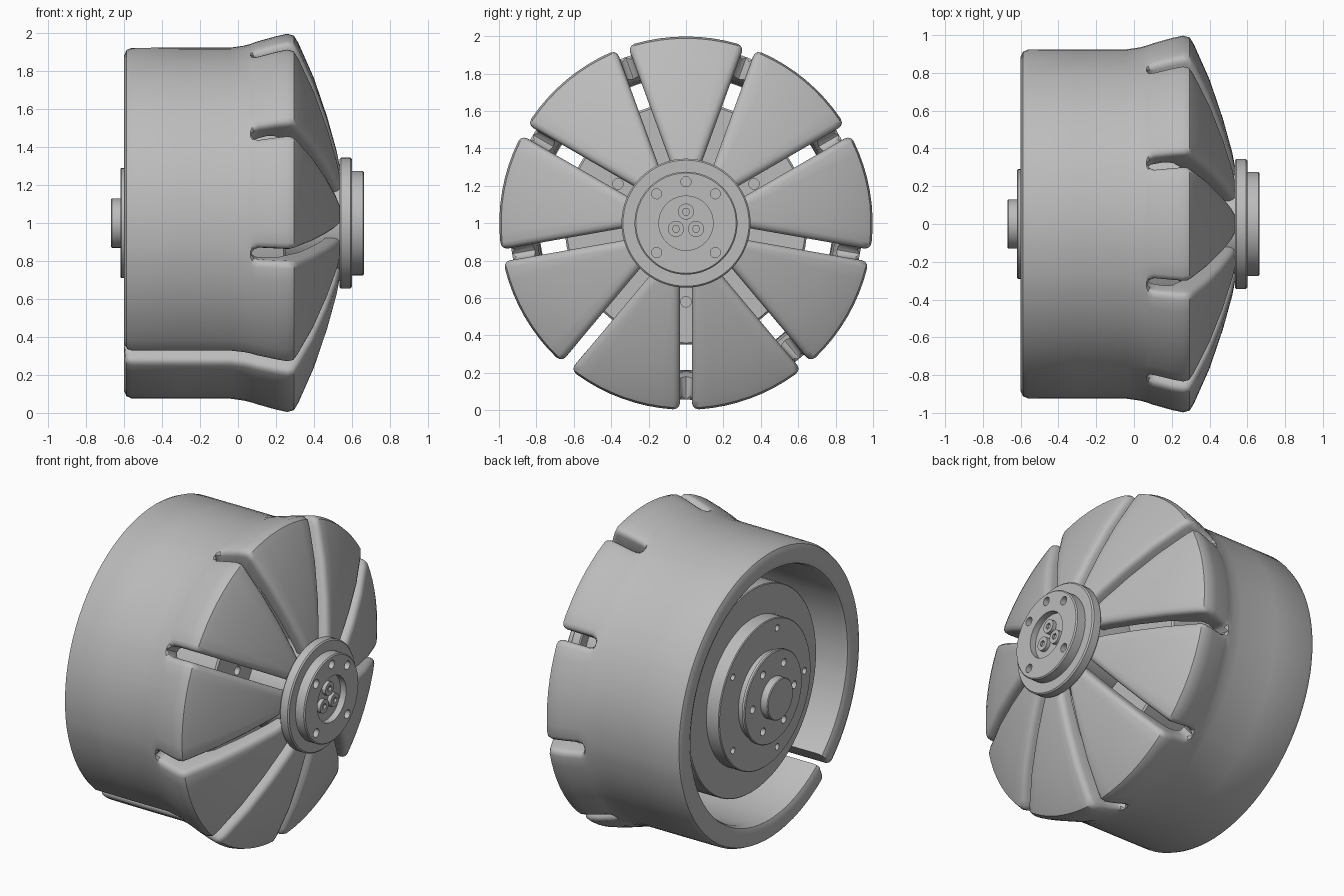
import bpy, bmesh
from math import sin, cos, radians, sqrt, pi
from mathutils import Vector, Matrix

if "Cube" in bpy.data.objects:
    bpy.data.objects.remove(bpy.data.objects["Cube"])

metal = bpy.data.materials.new("grey_metal")
metal.use_nodes = True
GREY = (0.5, 0.5, 0.5, 1)
metal.diffuse_color = GREY
next(n for n in metal.node_tree.nodes if n.type == 'BSDF_PRINCIPLED').inputs["Base Color"].default_value = GREY


def polar(x, r, a):
    return Vector((x, r * cos(a), 1 + r * sin(a)))


def finish(bm, name):
    bmesh.ops.remove_doubles(bm, verts=bm.verts, dist=1e-4)
    bmesh.ops.recalc_face_normals(bm, faces=bm.faces)
    me = bpy.data.meshes.new(name)
    bm.to_mesh(me)
    bm.free()
    me.materials.append(metal)
    ob = bpy.data.objects.new(name, me)
    bpy.context.scene.collection.objects.link(ob)
    return ob


def smooth(ob, deg=35):
    bpy.ops.object.select_all(action='DESELECT')
    ob.select_set(True)
    bpy.context.view_layer.objects.active = ob
    bpy.ops.object.shade_smooth_by_angle(angle=radians(deg))


def turned(name, profile, n=64):
    """Solid turned about the axle; the profile is (x, radius) from axis to axis."""
    bm = bmesh.new()
    rings = [[bm.verts.new(polar(x, r, 2 * pi * i / n)) for i in range(n)] for x, r in profile]
    for p, q in zip(rings, rings[1:]):
        for i in range(n):
            j = (i + 1) % n
            bm.faces.new((p[i], p[j], q[j], q[i]))
    bm.faces.new(rings[0])
    bm.faces.new(rings[-1])
    return finish(bm, name)


def pegs(name, spots, radius, x0, x1, n=20):
    """Cylinders along the axle at (distance, degrees) spots."""
    bm = bmesh.new()
    for d, deg in spots:
        place = Matrix.Translation(polar((x0 + x1) / 2, d, radians(deg))) @ Matrix.Rotation(pi / 2, 4, 'Y')
        bmesh.ops.create_cone(bm, cap_ends=True, segments=n, radius1=radius, radius2=radius,
                              depth=x1 - x0, matrix=place)
    return finish(bm, name)


def drill(ob, *args):
    """Cut peg-shaped holes and discard the cutter."""
    cutter = pegs("cutter", *args)
    cutter.hide_render = True
    mod = ob.modifiers.new("holes", 'BOOLEAN')
    mod.operation, mod.solver, mod.object = 'DIFFERENCE', 'EXACT', cutter
    dg = bpy.context.evaluated_depsgraph_get()
    ob.data = bpy.data.meshes.new_from_object(ob.evaluated_get(dg))
    ob.modifiers.clear()
    bpy.data.objects.remove(cutter)


# Slotted shell: rows of (outer x, outer radius, inner x, inner radius)
ROWS = [(-.60, .885, -.60, .82), (-.588, .912, -.588, .795), (-.56, .924, -.56, .785),
        (-.3, .925, -.3, .79), (-.04, .925, -.04, .80), (.03, .935, .03, .81),
        (.065, .944, .065, .82), (.075, .948, .075, .825), (.10, .957, .09, .83),
        (.2, .985, .15, .86), (.26, .998, .19, .86), (.295, .988, .21, .85),
        (.318, .95, .22, .83), (.40, .765, .32, .70), (.47, .56, .39, .52),
        (.52, .38, .44, .36), (.54, .28, .46, .27)]
HALF_SLOT, ROUND, SLOT_START = .033, .036, .065
EDGE = (0, .005, .016, .036)
MIDDLE = [i / 4 for i in range(-3, 4)]


def slot_width(x, full):
    if full:
        return HALF_SLOT
    t = min(max((x - SLOT_START) / .035, 0), 1)
    return HALF_SLOT * sqrt(t * (2 - t))


def shell_row(bm, i, centre, full_low, full_high):
    """Outer and inner vertices of one row across one petal."""
    xo, ro, xi, ri = ROWS[i]
    a, b = ROWS[max(i - 1, 0)], ROWS[min(i + 1, len(ROWS) - 1)]
    normal = Vector((a[1] - b[1], b[0] - a[0])).normalized()
    outer, inner = [], []
    lo, hi = slot_width(xo, full_low), slot_width(xo, full_high)
    cols = [(-1, e, lo) for e in EDGE] + [(m, None, 0) for m in MIDDLE] + [(1, e, hi) for e in EDGE[::-1]]
    for s, e, w in cols:
        def angle(r):
            if e is not None:
                return centre + s * (radians(20) - (w + e) / r)
            low, high = radians(20) - (lo + ROUND) / r, radians(20) - (hi + ROUND) / r
            return centre + s * (high if s > 0 else low)
        sink = 0
        if e is not None:
            sink = (ROUND - sqrt(ROUND ** 2 - (ROUND - e) ** 2)) * w / HALF_SLOT
        outer.append(bm.verts.new(polar(xo - normal.x * sink, ro - normal.y * sink, angle(ro))))
        inner.append(bm.verts.new(polar(xi, ri, angle(ri))))
    return outer, inner


bm = bmesh.new()
for k in range(9):
    low, high = k == 8, k == 7
    grid = [shell_row(bm, i, radians(-70 + 40 * k), low, high) for i in range(len(ROWS))]
    for i, ((o1, n1), (o2, n2)) in enumerate(zip(grid, grid[1:])):
        for c in range(len(o1) - 1):
            bm.faces.new((o1[c], o1[c + 1], o2[c + 1], o2[c]))
            bm.faces.new((n1[c], n2[c], n2[c + 1], n1[c + 1]))
        for c, full in ((0, low), (-1, high)):
            if slot_width(ROWS[i + 1][0], full) > 0:
                bm.faces.new((o1[c], o2[c], n2[c], n1[c]))
    for o, n in (grid[0], grid[-1]):
        for c in range(len(o) - 1):
            bm.faces.new((o[c], n[c], n[c + 1], o[c + 1]))
smooth(finish(bm, "slotted_shell"))

# Front hub with a round recess, bolt holes and three socket screws
hub = turned("front_hub", [(.45, 0.001), (.45, .27), (.535, .27), (.535, .338), (.542, .345), (.592, .345),
                           (.60, .337), (.60, .275), (.658, .275), (.665, .268), (.665, .145),
                           (.625, .145), (.625, .001)])
drill(hub, [(.222, d) for d in (45, 90, 135, 225, 315)], .027, .61, .7)
smooth(hub)
SCREWS = [(.062, d) for d in (90, 210, 330)]
screws = pegs("hub_screws", SCREWS, .043, .61, .65)
drill(screws, SCREWS, .02, .635, .7, 6)
smooth(screws)

# Motor body inside the shell, stepped towards the back
motor = turned("motor_body", [(-.56, .001), (-.56, .46), (-.555, .465), (-.47, .465), (-.47, .645),
                              (-.465, .65), (.24, .65), (.25, .64), (.25, .27), (.46, .27), (.46, .001)])
drill(motor, [(.42, d) for d in (30, 150, 270)], .028, .15, .3)
drill(motor, [(.40, 36 + 72 * i) for i in range(5)], .02, -.6, -.5)
smooth(motor)

# Back flange, its bolt holes and the axle stub
flange = turned("back_flange", [(-.62, .001), (-.62, .285), (-.615, .29), (-.60, .29), (-.60, .27),
                                (-.55, .27), (-.55, .001)])
drill(flange, [(.21, 60 * i) for i in range(6)], .024, -.7, -.59)
smooth(flange)
smooth(turned("axle_stub", [(-.67, .001), (-.67, .125), (-.665, .13), (-.61, .13), (-.61, .001)], 40))
